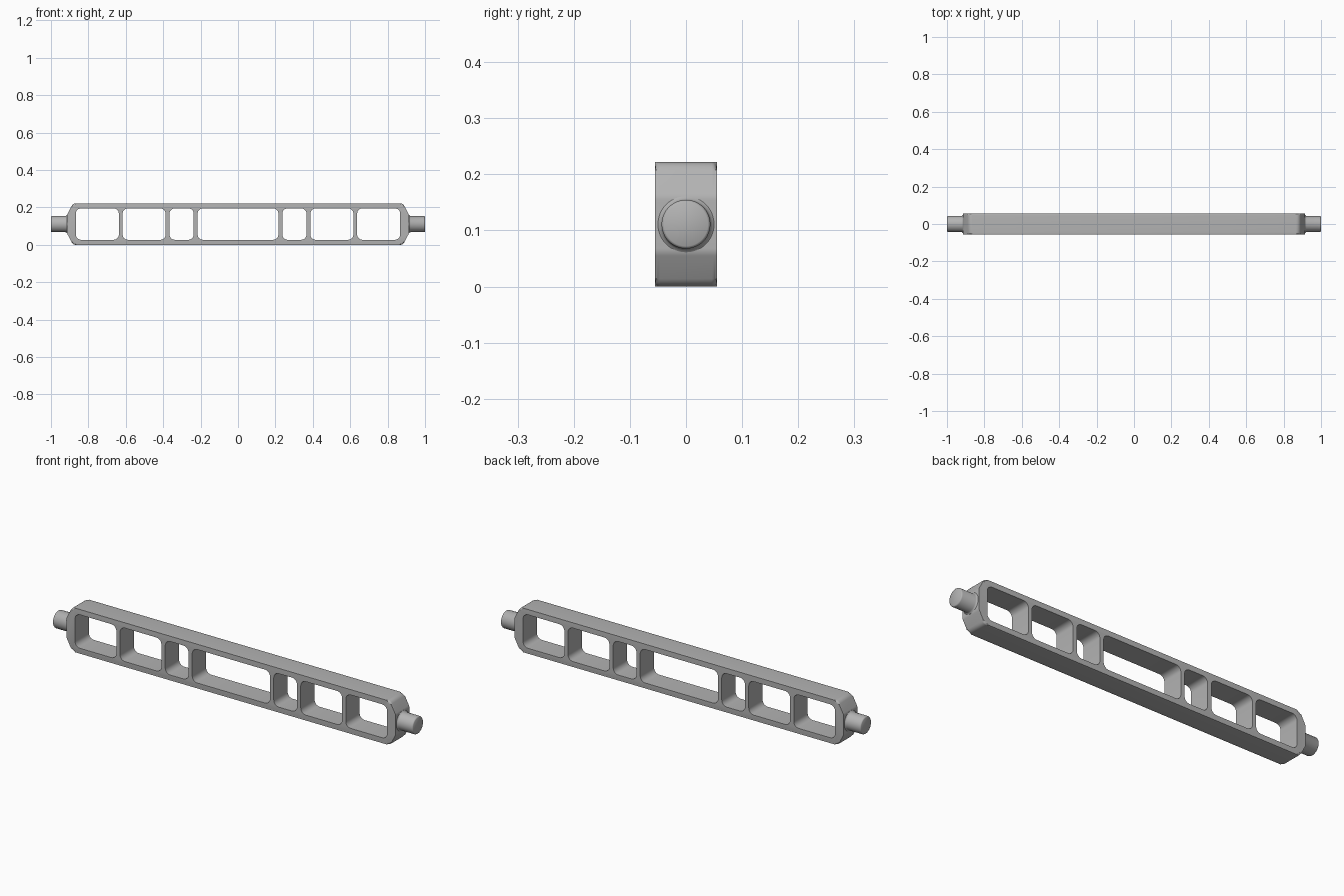
import bpy, bmesh, math
from mathutils import Vector

cube = bpy.data.objects.get("Cube")
if cube:
    bpy.data.objects.remove(cube)

MID = 0.111      # centre height
DEPTH = 0.055    # half thickness

grey = bpy.data.materials.new("plain_grey")
grey.use_nodes = True
colour = (0.45, 0.45, 0.45, 1)
grey.diffuse_color = colour
grey.node_tree.nodes["Principled BSDF"].inputs["Base Color"].default_value = colour


def make_object(name, bm):
    bmesh.ops.recalc_face_normals(bm, faces=bm.faces)
    mesh = bpy.data.meshes.new(name)
    bm.to_mesh(mesh)
    bm.free()
    mesh.materials.append(grey)
    ob = bpy.data.objects.new(name, mesh)
    bpy.context.collection.objects.link(ob)
    return ob


def activate(ob):
    bpy.ops.object.select_all(action='DESELECT')
    ob.select_set(True)
    bpy.context.view_layer.objects.active = ob


def rounded(corners, steps=6):
    """Round each (x, z, radius) corner with an arc between its two sides."""
    pts = []
    for i, (x, z, r) in enumerate(corners):
        p = Vector((x, z))
        a = (Vector(corners[i - 1][:2]) - p).normalized()
        b = (Vector(corners[(i + 1) % len(corners)][:2]) - p).normalized()
        half = a.angle(b) / 2
        centre = p + (a + b).normalized() * (r / math.sin(half))
        start = p + a * (r / math.tan(half)) - centre
        end = p + b * (r / math.tan(half)) - centre
        for k in range(steps + 1):
            # even steps along the arc, pushed out to the true radius
            t = k / steps
            sweep = math.pi - 2 * half
            mix = start * math.sin((1 - t) * sweep) + end * math.sin(t * sweep)
            pts.append(centre + mix.normalized() * r)
    return pts


def bridge(bm, ring_a, ring_b):
    count = len(ring_a)
    for k in range(count):
        n = (k + 1) % count
        bm.faces.new((ring_a[k], ring_a[n], ring_b[n], ring_b[k]))


def prism(bm, pts, depth):
    rings = [[bm.verts.new((p.x, y, p.y)) for p in pts] for y in (-depth, depth)]
    bridge(bm, *rings)
    for ring in rings:
        bm.faces.new(ring)


# Frame: long slab with tapered ends and softened rims
quarter = [(0.914, 0.050, 0.03), (0.882, MID, 0.026)]
corners = [(x, MID + z, r) for x, z, r in quarter]
corners += [(-x, MID + z, r) for x, z, r in reversed(quarter)]
corners += [(-x, MID - z, r) for x, z, r in quarter]
corners += [(x, MID - z, r) for x, z, r in reversed(quarter)]
bm = bmesh.new()
prism(bm, rounded(corners), DEPTH)
rims = [e for e in bm.edges if abs(e.verts[0].co.y - e.verts[1].co.y) < 0.001]
bmesh.ops.bevel(bm, geom=rims, offset=0.009, segments=4, profile=0.5,
                affect='EDGES')
frame = make_object("frame", bm)

# Windows: one wide centre opening and three mirrored pairs
spans = [(-0.216, 0.216)]
for a, b in [(0.237, 0.366), (0.387, 0.617), (0.637, 0.867)]:
    spans += [(a, b), (-b, -a)]
bm = bmesh.new()
for a, b in spans:
    low, high, r = MID - 0.084, MID + 0.084, 0.028
    prism(bm, rounded([(a, low, r), (b, low, r), (b, high, r), (a, high, r)]), 0.1)
cutter = make_object("window_cutter", bm)
cutter.hide_render = True

cut = frame.modifiers.new("windows", 'BOOLEAN')
cut.operation = 'DIFFERENCE'
cut.solver = 'EXACT'
cut.object = cutter
activate(frame)
bpy.ops.object.modifier_apply(modifier=cut.name)
bpy.data.objects.remove(cutter)
bpy.ops.object.shade_smooth_by_angle(angle=math.radians(35))


# Pins: turned profile (x, radius) with a flared root and an eased tip
def pin(name, side):
    profile = [(0.88, 0.05), (0.914, 0.05), (0.917, 0.046), (0.922, 0.0435),
               (0.994, 0.0435), (0.998, 0.042), (1.0, 0.039)]
    bm = bmesh.new()
    angles = [2 * math.pi * k / 48 for k in range(48)]
    rings = [[bm.verts.new((side * x, r * math.cos(t), MID + r * math.sin(t)))
              for t in angles] for x, r in profile]
    for a, b in zip(rings, rings[1:]):
        bridge(bm, a, b)
    bm.faces.new(rings[0])
    bm.faces.new(rings[-1])
    activate(make_object(name, bm))
    bpy.ops.object.shade_smooth_by_angle(angle=math.radians(40))


pin("left_pin", 1)
pin("right_pin", -1)
